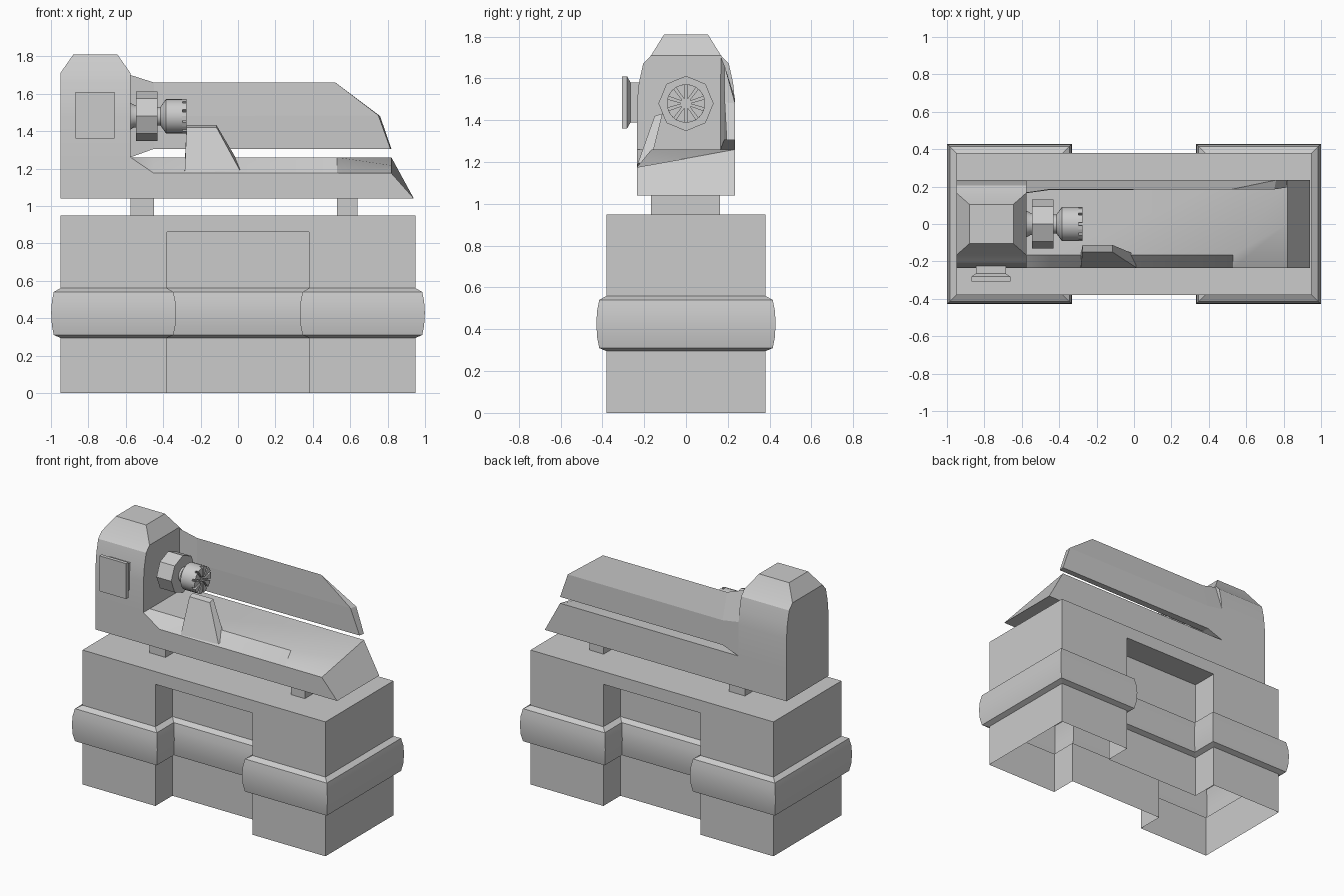
import bpy, bmesh
from math import sin, cos, pi, radians

if "Cube" in bpy.data.objects:
    bpy.data.objects.remove(bpy.data.objects["Cube"])


def mesh_obj(name, verts, faces, smooth=None):
    bm = bmesh.new()
    vs = [bm.verts.new(v) for v in verts]
    for f in faces:
        bm.faces.new([vs[i] for i in f])
    bmesh.ops.recalc_face_normals(bm, faces=bm.faces)
    me = bpy.data.meshes.new(name)
    bm.to_mesh(me)
    bm.free()
    ob = bpy.data.objects.new(name, me)
    bpy.context.collection.objects.link(ob)
    if smooth:
        bpy.ops.object.select_all(action='DESELECT')
        ob.select_set(True)
        bpy.context.view_layer.objects.active = ob
        bpy.ops.object.shade_smooth_by_angle(angle=radians(smooth))
    return ob


def loft_faces(count, n):
    return [(r * n + i, r * n + (i + 1) % n, (r + 1) * n + (i + 1) % n, (r + 1) * n + i)
            for r in range(count - 1) for i in range(n)]


def loft(name, rings, smooth=None, start=True, end=True):
    n = len(rings[0])
    verts = [v for r in rings for v in r]
    faces = loft_faces(len(rings), n)
    if start:
        faces.append(tuple(range(n)))
    if end:
        faces.append(tuple(range(len(verts) - n, len(verts))))
    return mesh_obj(name, verts, faces, smooth)


def rect(x0, x1, y0, y1, z):
    return [(x0, y0, z), (x1, y0, z), (x1, y1, z), (x0, y1, z)]


def turned(name, profile, sides, smooth=None, z=1.48):
    # profile of (x, radius) turned about the spindle axis
    rings = [[(x, r * sin(2 * pi * k / sides), z + r * cos(2 * pi * k / sides))
              for k in range(sides)] for x, r in profile]
    return loft(name, rings, smooth)


# Cabinet: H-shaped plan, open underneath, with a bulging band all round
def h_ring(o, z):
    half = [(-.95, -.38, -1, -1), (-.38, -.38, 1, -1), (-.38, -.19, 1, -1),
            (.38, -.19, -1, -1), (.38, -.38, -1, -1), (.95, -.38, 1, -1)]
    pts = [(x + dx * o, y + dy * o, z) for x, y, dx, dy in half]
    return pts + [(-x, -y, z) for x, y, _ in pts]


levels = [(0, 0), (0, .295), (.035, .31), (.045, .36), (.049, .43),
          (.045, .49), (.035, .54), (0, .56), (0, .86)]
verts = [v for o, z in levels for v in h_ring(o, z)]
faces = loft_faces(len(levels), 12)
b, t = 96, 108
verts += rect(-.95, .95, -.38, .38, .95)
faces += [(t, t + 1, t + 2, t + 3),
          (b, b + 1, b + 4, b + 5, t + 1, t), (b + 6, b + 7, b + 10, b + 11, t + 3, t + 2),
          (b + 5, b + 6, t + 2, t + 1), (b + 11, b, t, t + 3),
          (b + 1, b + 2, b + 3, b + 4), (b + 7, b + 8, b + 9, b + 10)]
mesh_obj("cabinet", verts, faces, 30)

# Mounting feet
for i, (x0, x1) in enumerate([(-.575, -.45), (.53, .64)]):
    loft(f"mounting_foot_{i + 1}", [rect(x0, x1, -.167, .163, z) for z in (.94, 1.05)])


# Machine bed: front chamfer that fades out at the right end
def bed_ring(xb, x, zf, ym, zm):
    return [(xb, -.235, 1.04), (x, -.235, zf), (x, ym, zm), (x, .235, 1.26), (xb, .235, 1.04)]


loft("machine_bed", [bed_ring(-.575, -.575, 1.26, -.165, 1.26),
                     bed_ring(-.45, -.45, 1.175, -.165, 1.26),
                     bed_ring(.53, .53, 1.175, -.165, 1.26),
                     bed_ring(.94, .82, 1.175, 0, 1.217)], 25)

# Headstock housing with tapered cap
sections = [(.235, 1.04), (.235, 1.26), (.235, 1.48), (.225, 1.58), (.205, 1.67), (.167, 1.71)]
loft("headstock", [rect(-.95, -.575, -y, y, z) for y, z in sections]
     + [rect(-.88, -.645, -.105, .105, 1.81)], 25)


# Control panel on the headstock front
def panel_ring(hx, hz, y):
    return [(-.765 + sx * hx, y, 1.485 + sz * hz) for sx, sz in ((-1, -1), (1, -1), (1, 1), (-1, 1))]


loft("control_panel", [panel_ring(.08, .095, -.2), panel_ring(.08, .095, -.265),
                       panel_ring(.105, .125, -.282), panel_ring(.105, .125, -.307)])

# Rear splash cover, a thin sloped shell
left = [(-.575, .235, 1.26), (-.575, .235, 1.5), (-.575, .167, 1.70), (-.575, .165, 1.5), (-.575, .165, 1.26)]
mid = [(-.45, .235, 1.305), (-.45, .235, 1.48), (-.45, .185, 1.66), (-.45, .182, 1.48), (-.45, .182, 1.305)]
right = [(.82, .235, 1.305), (.76, .235, 1.48), (.52, .185, 1.66), (.75, .2, 1.48), (.82, .22, 1.305)]
right[3] = (.75, .185, 1.485)
right[4] = (.815, .195, 1.305)
mesh_obj("rear_cover", left + mid + right,
         loft_faces(3, 5) + [(0, 1, 2, 3, 4), (11, 12, 13), (10, 11, 13, 14)])

# Spindle, octagonal nut and chuck
turned("spindle", [(-.59, .08), (-.555, .06), (-.53, .06)], 16, 30)
turned("spindle_nut", [(-.545, .132), (-.43, .132)], 8)
turned("chuck", [(-.44, .05), (-.415, .05), (-.385, .092), (-.297, .092)], 24, 30)

# Ring of radial chuck jaws
verts, faces = [], []
for k in range(10):
    c = 2 * pi * (k + .5) / 10
    base = len(verts)
    for x in (-.30, -.275):
        for r, w in ((.025, .12), (.092, .24), (.092, 0), (.092, -.24), (.025, -.12)):
            verts.append((x, r * sin(c + w), 1.48 + r * cos(c + w)))
    faces += [tuple(base + i for i in f) for f in
              loft_faces(2, 5) + [(0, 1, 2, 3, 4), (5, 6, 7, 8, 9)]]
mesh_obj("chuck_jaws", verts, faces)

# Leaning tool rest on the front chamfer
loft("tool_rest", [
    [(-.285, -.232, 1.18), (.01, -.232, 1.19), (.01, -.165, 1.22), (-.285, -.165, 1.22)],
    [(-.275, -.15, 1.42), (-.115, -.15, 1.42), (-.115, -.112, 1.432), (-.275, -.112, 1.432)]])
